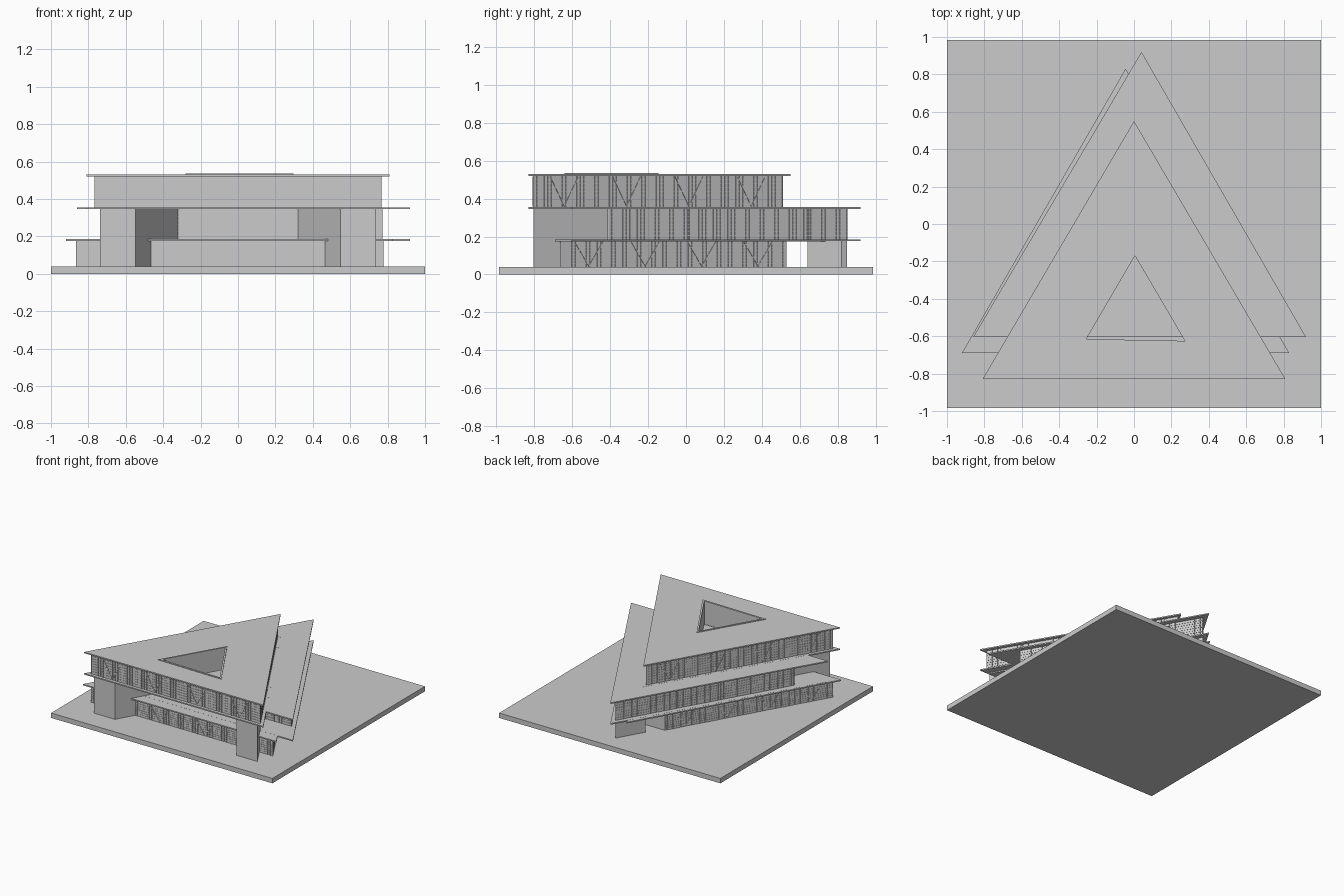
import bpy, bmesh
from mathutils import Vector

if "Cube" in bpy.data.objects:
    bpy.data.objects.remove(bpy.data.objects["Cube"])

mat = bpy.data.materials.new("light_grey")
mat.diffuse_color = (0.6, 0.6, 0.6, 1)
mat.use_nodes = True
mat.node_tree.nodes["Principled BSDF"].inputs["Base Color"].default_value = mat.diffuse_color


def finish(name, bm):
    bmesh.ops.recalc_face_normals(bm, faces=bm.faces[:])
    me = bpy.data.meshes.new(name)
    bm.to_mesh(me)
    bm.free()
    me.materials.append(mat)
    ob = bpy.data.objects.new(name, me)
    bpy.context.collection.objects.link(ob)
    return ob


def prism(name, pts, z0, z1, hole=None):
    """Upright prism; an optional hole has the same number of corners."""
    bm = bmesh.new()
    n = len(pts)

    def ring(loop, z):
        return [bm.verts.new((x, y, z)) for x, y in loop]

    def skin(a, b):
        for i in range(n):
            j = (i + 1) % n
            bm.faces.new((a[i], a[j], b[j], b[i]))

    lo, hi = ring(pts, z0), ring(pts, z1)
    skin(lo, hi)
    if hole:
        hlo, hhi = ring(hole, z0), ring(hole, z1)
        skin(hlo, hhi)
        skin(lo, hlo)
        skin(hi, hhi)
    else:
        bm.faces.new(lo)
        bm.faces.new(hi)
    return finish(name, bm)


def bar(bm, a, b, normal, w, d):
    """Thin raised strip from a to b on a wall."""
    side = (b - a).normalized().cross(normal) * w / 2
    out = normal * d
    v = [bm.verts.new(p + s + o) for o in (out * 0, out)
         for p, s in ((a, -side), (a, side), (b, side), (b, -side))]
    for f in ((4, 5, 6, 7), (0, 1, 5, 4), (1, 2, 6, 5), (2, 3, 7, 6), (3, 0, 4, 7)):
        bm.faces.new([v[i] for i in f])


def facade(name, p, q, z0, z1, style):
    """Fine window grid with V braces or posts over one wall."""
    bm = bmesh.new()
    p, q = Vector((*p, 0)), Vector((*q, 0))
    run = q - p
    length = run.length
    t = run / length
    nrm = Vector((t.y, -t.x, 0))

    def at(s, z):
        return p + t * s + Vector((0, 0, z))

    cols = round(length / 0.022)
    for i in range(cols + 1):
        s = min(max(length * i / cols, 0.002), length - 0.002)
        bar(bm, at(s, z0), at(s, z1), nrm, 0.003, 0.003)
    for k in range(1, 8):
        z = z0 + (z1 - z0) * k / 8
        bar(bm, at(0, z), at(length, z), nrm, 0.003, 0.0025)
    for k in range(4):
        c = length * (k + 0.5) / 4
        if style == "brace":
            for sgn in (-1, 1):
                bar(bm, at(c, z0 + 0.004), at(c + sgn * 0.085, z1 - 0.004), nrm, 0.006, 0.004)
        else:
            for off in (-0.05, 0.05):
                bar(bm, at(c + off, z0), at(c + off, z1), nrm, 0.006, 0.004)
    return finish(name, bm)


# outlines, counterclockwise from the front left corner
top_slab = [(-0.81, -0.83), (0.81, -0.83), (0, 0.55)]
top_wall = [(-0.765, -0.805), (0.765, -0.805), (0, 0.51)]
mid_slab = [(-0.86, -0.605), (0.92, -0.605), (0.04, 0.92)]
mid_wall = [(-0.69, -0.41), (0.77, -0.41), (0.04, 0.85)]
low_slab = [(-0.92, -0.69), (0.83, -0.69), (-0.045, 0.83)]
low_wall = [(-0.865, -0.66), (0.775, -0.66), (0.088, 0.53), (-0.178, 0.53)]
court = [(-0.255, -0.615), (0.272, -0.625), (0.005, -0.17)]
court_rim = [(-0.28, -0.63), (0.298, -0.64), (0.005, -0.145)]

# ground plate
prism("base_plate", [(-1, -0.985), (1, -0.985), (1, 0.985), (-1, 0.985)], 0, 0.04)

# floors and overhanging slabs
prism("ground_floor", low_wall, 0.04, 0.176)
prism("ground_roof_slab", low_slab, 0.175, 0.185)
prism("middle_floor_slab", mid_slab, 0.1755, 0.1855)
prism("middle_floor", mid_wall, 0.185, 0.346)
prism("middle_roof_slab", mid_slab, 0.345, 0.355)
prism("top_floor_slab", top_slab, 0.3455, 0.3555, court)
prism("top_floor", top_wall, 0.355, 0.521, court)
prism("top_roof_slab", top_slab, 0.52, 0.53, court)
prism("courtyard_rim", court_rim, 0.528, 0.535, court)

# front piers carrying the top floor, mirrored
pier = [(-0.738, -0.805), (-0.548, -0.805), (-0.318, -0.405), (-0.508, -0.405)]
prism("left_pier", pier, 0.04, 0.346)
prism("right_pier", [(-x, y) for x, y in reversed(pier)], 0.04, 0.346)

# thin wall carrying the back corner
prism("back_pier", [(0.04, 0.85), (-0.081, 0.64), (-0.046, 0.64), (0.057, 0.82)], 0.04, 0.176)

# window grids on every outer wall
for label, wall, z0, z1, style in (("ground", low_wall, 0.04, 0.175, "brace"),
                                   ("middle", mid_wall, 0.1855, 0.345, "post"),
                                   ("top", top_wall, 0.3555, 0.52, "brace")):
    sides = ("front", "right", "left") if len(wall) == 3 else ("front", "right", "back", "left")
    for i, side in enumerate(sides):
        if side == "back":
            continue
        facade(f"{label}_{side}_windows", wall[i], wall[(i + 1) % len(wall)], z0, z1, style)
